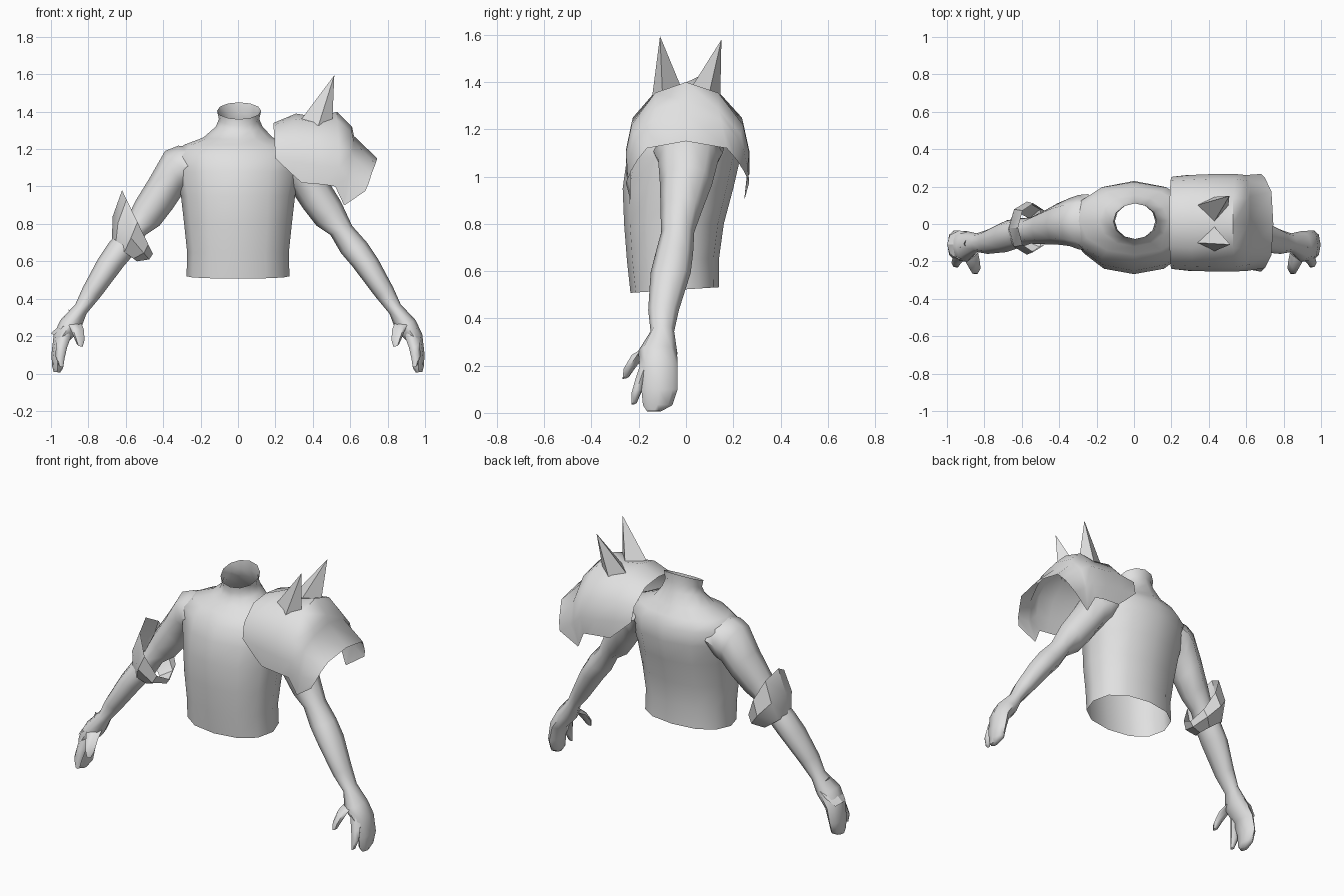
import bpy, bmesh, math
from mathutils import Vector as V

grey = bpy.data.materials.new("plain grey")
grey.diffuse_color = (0.75, 0.75, 0.75, 1)


def ring(c, u, v, n=8, p=1.0):
    """Closed cross-section around c with half axes u and v; p < 1 makes it boxier."""
    pts = []
    for i in range(n):
        a = 2 * math.pi * i / n
        s, t = math.cos(a), math.sin(a)
        pts.append(c + u * math.copysign(abs(s) ** p, s) + v * math.copysign(abs(t) ** p, t))
    return pts


def loft(name, rows, closed=True, cap=False, angle=50, mirror=False):
    """Skin a list of equal-length point rows into one object."""
    bm = bmesh.new()
    vs = [[bm.verts.new(p) for p in row] for row in rows]
    n = len(rows[0])
    for a, b in zip(vs, vs[1:]):
        for i in range(n if closed else n - 1):
            j = (i + 1) % n
            bm.faces.new((a[i], a[j], b[j], b[i]))
    if cap:
        bm.faces.new(vs[-1])
    bmesh.ops.remove_doubles(bm, verts=bm.verts, dist=0.0005)
    bmesh.ops.recalc_face_normals(bm, faces=bm.faces)
    me = bpy.data.meshes.new(name)
    bm.to_mesh(me)
    bm.free()
    me.materials.append(grey)
    ob = bpy.data.objects.new(name, me)
    bpy.context.collection.objects.link(ob)
    bpy.ops.object.select_all(action='DESELECT')
    ob.select_set(True)
    bpy.context.view_layer.objects.active = ob
    if angle:
        bpy.ops.object.shade_smooth_by_angle(angle=math.radians(angle))
    if mirror:
        ob.modifiers.new("both sides", 'MIRROR').use_axis[0] = True
    return ob


def limb_rings(table, n=8):
    """Rows of outer x, z, inner x, z, centre y, half depth."""
    out = []
    for xo, zo, xi, zi, cy, hy in table:
        o, i = V((xo, cy, zo)), V((xi, cy, zi))
        out.append(ring((o + i) / 2, (o - i) / 2, V((0, hy, 0)), n))
    return out


# Torso: height, half width, front y, back y, tilt towards the back, boxiness
torso = [(.52, .275, -.235, .14, .012, .88), (.65, .272, -.25, .14, .005, .88),
         (.80, .288, -.262, .16, 0, .88), (.95, .305, -.268, .20, 0, .92),
         (1.08, .335, -.25, .23, 0, 1), (1.165, .345, -.215, .225, 0, 1),
         (1.222, .29, -.165, .195, 0, 1), (1.262, .185, -.12, .155, .01, 1),
         (1.32, .125, -.09, .125, .025, 1), (1.36, .108, -.08, .11, .035, 1),
         (1.405, .118, -.082, .11, .045, 1)]
rows = []
for z, hx, yf, yb, tilt, p in torso:
    rows.append(ring(V((.006 if z > 1.3 else 0, (yf + yb) / 2, z)), V((hx, 0, 0)),
                     V((0, (yb - yf) / 2, tilt)), 12, p))
loft("torso", rows, angle=60)

# Arms running from inside the shoulder down into the palm and the joined fingers
arm = [(.24, 1.215, .245, 1.02, .01, .15), (.32, 1.218, .275, .98, .01, .145),
       (.39, 1.19, .30, .955, .01, .128),
       (.47, 1.05, .35, .88, 0, .11), (.55, .92, .42, .79, -.02, .088),
       (.61, .79, .495, .74, -.035, .07), (.69, .70, .55, .645, -.05, .08),
       (.75, .61, .61, .575, -.065, .085), (.83, .46, .735, .41, -.095, .065),
       (.87, .37, .81, .32, -.10, .05), (.95, .285, .84, .24, -.12, .082),
       (.985, .21, .905, .17, -.115, .08), (.998, .10, .93, .10, -.112, .077),
       (.993, .035, .935, .03, -.12, .062), (.985, .008, .95, .006, -.135, .03)]
loft("arms", limb_rings(arm), cap=True, angle=60, mirror=True)

# Index fingers and thumbs
for name, path in {
    "index_fingers": [(.92, -.155, .23, .036), (.942, -.188, .15, .029),
                      (.952, -.208, .09, .025), (.947, -.220, .04, .013)],
    "thumbs": [(.885, -.125, .29, .045), (.865, -.195, .25, .04),
               (.85, -.238, .19, .03), (.845, -.255, .15, .015)],
}.items():
    loft(name, [ring(V((x, y, z)), V((r, 0, .3 * r)), V((0, r, .3 * r)), 6)
                for x, y, z, r in path], cap=True, angle=60, mirror=True)

# Flared elbow guard
guard = [(-.675, .70, -.54, .60, -.035, .09), (-.67, .84, -.475, .61, -.022, .142),
         (-.62, .98, -.455, .64, -.02, .13)]
loft("elbow_guard", limb_rings(guard), angle=35)

# Plate on the back of the guarded hand
plate = [[(-.91, -.105, .35)] * 3,
         [(-.875, -.165, .29), (-.89, -.105, .30), (-.875, -.045, .29)],
         [(-.935, -.19, .25), (-.95, -.11, .262), (-.935, -.035, .25)],
         [(-.985, -.16, .205), (-1.0, -.11, .215), (-.985, -.06, .205)]]
loft("hand_plate", plate, closed=False, angle=25)

# Shoulder armour: half arches from the ridge down, reflected front to back
arches = [
    [(.19, 0, 1.34), (.19, .12, 1.325), (.195, .22, 1.24), (.20, .24, 1.15), (.29, .25, 1.065)],
    [(.31, 0, 1.39), (.31, .13, 1.36), (.31, .225, 1.25), (.31, .25, 1.13), (.34, .25, 1.02)],
    [(.43, 0, 1.37), (.43, .13, 1.34), (.43, .23, 1.23), (.44, .255, 1.11), (.46, .255, 1.01)],
    [(.53, 0, 1.40), (.53, .13, 1.355), (.54, .23, 1.22), (.54, .255, 1.10), (.52, .25, 1.0)],
    [(.61, 0, 1.32), (.61, .13, 1.285), (.605, .22, 1.18), (.59, .25, 1.05), (.565, .235, .905)],
    [(.62, 0, 1.27), (.62, .14, 1.24), (.62, .215, 1.15), (.61, .25, 1.03), (.57, .235, .90)],
    [(.745, 0, 1.15), (.735, .165, 1.12), (.715, .205, 1.07), (.70, .235, 1.02), (.68, .255, .975)],
]
rows = []
for half in arches:
    front = [(x, -y, z) for x, y, z in reversed(half[1:])]
    back = [(x, y * 1.05, z) for x, y, z in half]
    rows.append(front + back)
loft("shoulder_armour", rows, closed=False, angle=45)

# Two spikes leaning outwards on the armour
for name, s, tip in (("front_spike", -1, (.515, -.11, 1.595)), ("back_spike", 1, (.51, .15, 1.58))):
    base = [(.335, s * .10, 1.355), (.43, s * .145, 1.325), (.505, s * .10, 1.36), (.43, s * .015, 1.365)]
    loft(name, [base, [tip] * 4], angle=0)
